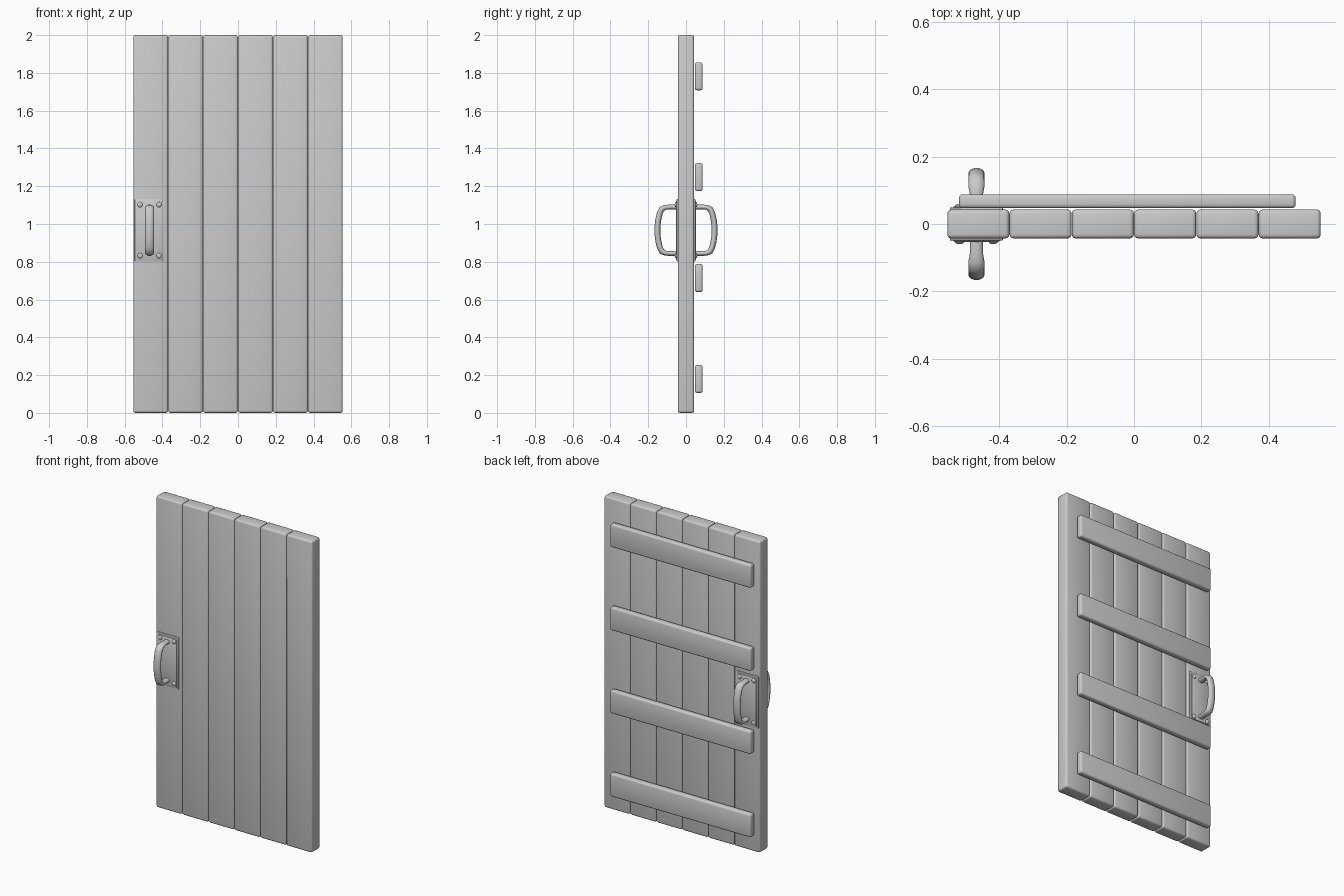
import bpy, bmesh
from math import sin, cos, pi
from mathutils import Vector

if "Cube" in bpy.data.objects:
    bpy.data.objects.remove(bpy.data.objects["Cube"])


def finish(bm, name):
    bmesh.ops.recalc_face_normals(bm, faces=bm.faces)
    me = bpy.data.meshes.new(name)
    bm.to_mesh(me)
    bm.free()
    ob = bpy.data.objects.new(name, me)
    bpy.context.collection.objects.link(ob)
    bpy.ops.object.select_all(action='DESELECT')
    bpy.context.view_layer.objects.active = ob
    ob.select_set(True)
    bpy.ops.object.shade_smooth_by_angle(angle=0.7)
    return ob


def box(name, lo, hi, bevel, segments=3):
    bm = bmesh.new()
    bmesh.ops.create_cube(bm, size=1)
    for v in bm.verts:
        v.co = Vector([(l + h) / 2 + c * (h - l) for l, h, c in zip(lo, hi, v.co)])
    bmesh.ops.bevel(bm, geom=bm.edges[:], offset=bevel, segments=segments,
                    profile=0.5, affect='EDGES')
    return finish(bm, name)


def grip(name, side):
    # half of the D-shaped path (outward distance, height above centre)
    half = [(0.045, 0.123), (0.085, 0.123), (0.112, 0.121), (0.128, 0.112),
            (0.138, 0.092), (0.147, 0.055), (0.151, 0.02)]
    path = half + [(y, -z) for y, z in reversed(half)]
    bm = bmesh.new()
    rings, n = [], 16
    for i, (y, z) in enumerate(path):
        a, b = path[max(i - 1, 0)], path[min(i + 1, len(path) - 1)]
        t = Vector((b[0] - a[0], b[1] - a[1])).normalized()
        k = min(i, len(path) - 1 - i)
        w = 0.019 if k < 2 else 0.024
        d = 0.013 if k < 3 else 0.0155
        ring = []
        for j in range(n):
            u, r = w * cos(2 * pi * j / n), d * sin(2 * pi * j / n)
            ring.append(bm.verts.new((HX + u, side * (y - t.y * r), HZ + z + t.x * r)))
        rings.append(ring)
    for r0, r1 in zip(rings, rings[1:]):
        for j in range(n):
            bm.faces.new((r0[j], r0[(j + 1) % n], r1[(j + 1) % n], r1[j]))
    bm.faces.new(rings[0])
    bm.faces.new(rings[-1])
    return finish(bm, name)


def rivet(name, x, y, z):
    bm = bmesh.new()
    bmesh.ops.create_uvsphere(bm, u_segments=16, v_segments=8, radius=1)
    for v in bm.verts:
        v.co = Vector((x + v.co.x * 0.014, y + v.co.y * 0.008, z + v.co.z * 0.014))
    return finish(bm, name)


HX, HZ = -0.468, 0.967

# Vertical planks
W = 1.11 / 6
for i in range(6):
    x = -0.555 + i * W
    box(f"plank_{i + 1}", (x + 0.0005, -0.043, 0), (x + W - 0.0005, 0.043, 2), 0.012)

# Horizontal battens on the back
for i, z in enumerate((0.18, 0.714, 1.248, 1.782)):
    box(f"batten_{i + 1}", (-0.52, 0.047, z - 0.074), (0.48, 0.088, z + 0.074), 0.011)

# Handles on both faces: stepped plate, rivets, grip
for side, tag in ((-1, "front"), (1, "back")):
    for label, hw, hh, depth in (("plate", 0.079, 0.166, 0.049),
                                 ("plate_panel", 0.068, 0.155, 0.053)):
        ys = sorted((side * 0.036, side * depth))
        box(f"{tag}_{label}", (HX - hw, ys[0], HZ - hh), (HX + hw, ys[1], HZ + hh), 0.003, 2)
    for sx in (-1, 1):
        for sz in (-1, 1):
            rivet(f"{tag}_rivet", HX + sx * 0.05, side * 0.052, HZ + sz * 0.135)
    grip(f"{tag}_grip", side)
